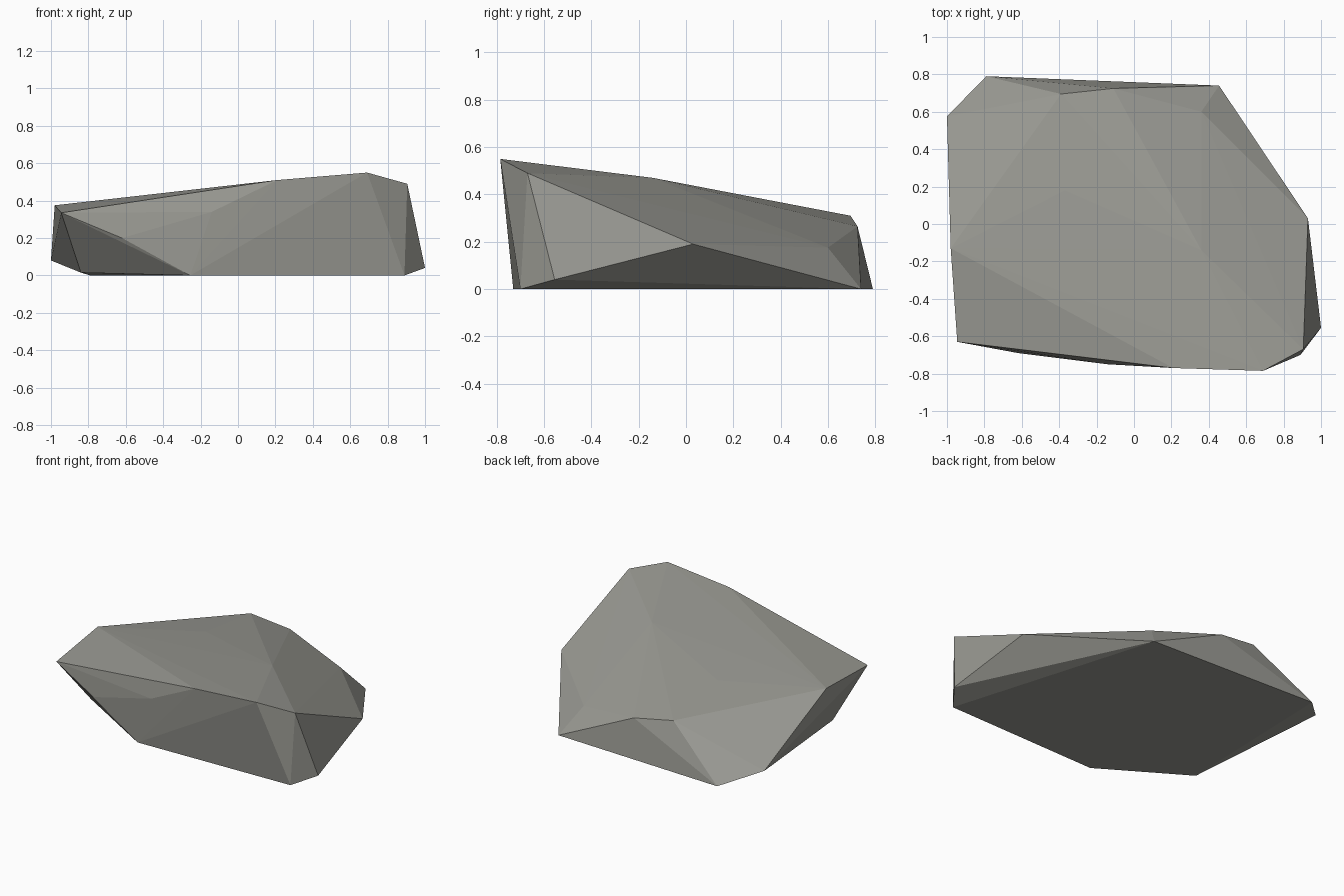
import bpy
import bmesh

# Remove the default cube only
default_cube = bpy.data.objects.get("Cube")
if default_cube is not None:
    bpy.data.objects.remove(default_cube, do_unlink=True)


def make_material(name, colour):
    material = bpy.data.materials.new(name)
    material.use_nodes = True
    material.diffuse_color = colour
    shader = material.node_tree.nodes["Principled BSDF"]
    shader.inputs["Base Color"].default_value = colour
    shader.inputs["Roughness"].default_value = 0.9
    return material


def make_faceted_stone(name, corner_groups, material):
    """Wrap a tight faceted skin around the chipped corners of a stone."""
    bm = bmesh.new()
    for group in corner_groups:
        for corner in group:
            bm.verts.new(corner)
    hull = bmesh.ops.convex_hull(bm, input=bm.verts[:], use_existing_faces=False)

    # Discard corners that ended up inside the skin
    loose = [v for v in bm.verts if not v.link_faces]
    bmesh.ops.delete(bm, geom=loose, context="VERTS")
    bmesh.ops.recalc_face_normals(bm, faces=bm.faces[:])

    mesh = bpy.data.meshes.new(name)
    bm.to_mesh(mesh)
    bm.free()
    mesh.materials.append(material)
    for polygon in mesh.polygons:
        polygon.use_smooth = False
    stone = bpy.data.objects.new(name, mesh)
    bpy.context.collection.objects.link(stone)
    return stone


# Corners of the flat underside
underside = [
    (0.89, -0.70, 0), (0.455, 0.74, 0), (-0.79, 0.79, 0),
    (-0.84, -0.4, 0.015), (-0.255, -0.73, 0),
]

# Chipped corners around the sides
flanks = [
    (1, -0.555, 0.04), (0.93, 0.03, 0.19), (0.36, 0.6, 0.175),
    (-1, 0.575, 0.08), (-0.62, -0.69, 0.2), (-0.14, -0.75, 0.34),
]

# Corners of the sloping top, highest at the front
crown = [
    (0.69, -0.785, 0.55), (0.905, -0.67, 0.49), (0.36, -0.14, 0.47),
    (-0.11, 0.725, 0.265), (-0.39, 0.695, 0.31), (-0.37, 0.18, 0.385),
    (-0.98, -0.13, 0.375), (-0.945, -0.63, 0.335), (0.21, -0.77, 0.51),
]

stone_grey = make_material("warm stone grey", (0.32, 0.32, 0.29, 1))
make_faceted_stone("rock", (underside, flanks, crown), stone_grey)
